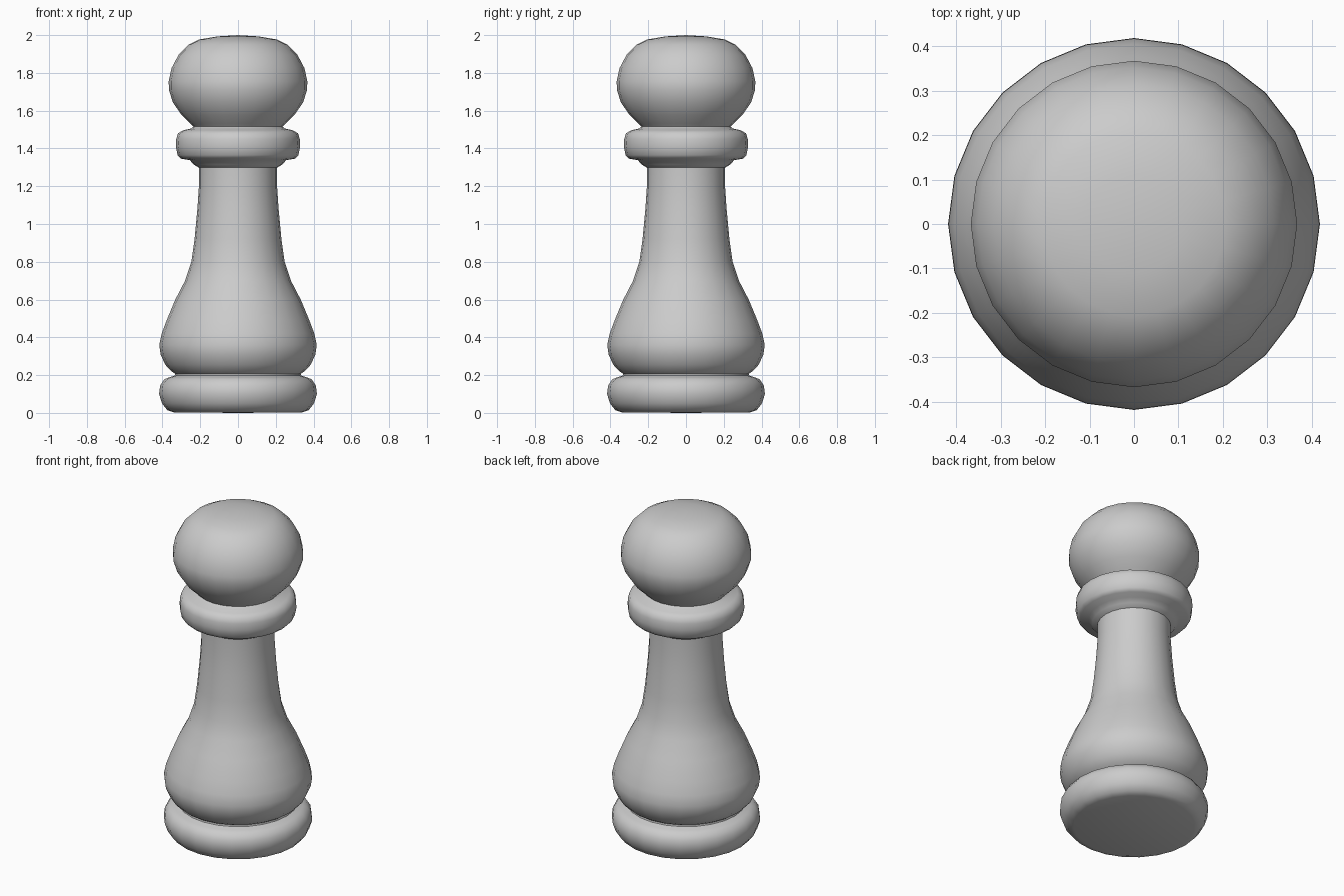
import bpy, bmesh, math

if "Cube" in bpy.data.objects:
    bpy.data.objects.remove(bpy.data.objects["Cube"])

SIDES = 24


def lathe(name, profile):
    """Spin a (radius, height) profile around z; radius 0 becomes a pole."""
    bm = bmesh.new()
    rings = []
    for r, z in profile:
        count = 1 if r == 0 else SIDES
        rings.append([bm.verts.new((r * math.cos(2 * math.pi * i / SIDES),
                                    r * math.sin(2 * math.pi * i / SIDES), z))
                      for i in range(count)])
    for low, high in zip(rings, rings[1:]):
        for i in range(SIDES):
            j = (i + 1) % SIDES
            if len(low) == 1:
                bm.faces.new((low[0], high[j], high[i]))
            elif len(high) == 1:
                bm.faces.new((low[i], low[j], high[0]))
            else:
                bm.faces.new((low[i], low[j], high[j], high[i]))
    mesh = bpy.data.meshes.new(name)
    bm.to_mesh(mesh)
    bm.free()
    obj = bpy.data.objects.new(name, mesh)
    bpy.context.collection.objects.link(obj)
    bpy.ops.object.select_all(action='DESELECT')
    obj.select_set(True)
    bpy.context.view_layer.objects.active = obj
    bpy.ops.object.shade_smooth_by_angle(angle=math.radians(60))
    return obj


# Rounded foot disc
lathe("base", [(0, 0), (0.34, 0.003), (0.375, 0.015), (0.402, 0.05), (0.418, 0.10),
               (0.412, 0.145), (0.39, 0.178), (0.365, 0.188), (0.335, 0.198)])

# Bulging body tapering into the neck
lathe("body", [(0.335, 0.198), (0.333, 0.207), (0.355, 0.222), (0.385, 0.255),
               (0.41, 0.31), (0.417, 0.36), (0.404, 0.42), (0.378, 0.49),
               (0.332, 0.60), (0.28, 0.70), (0.247, 0.80), (0.23, 0.92),
               (0.215, 1.08), (0.207, 1.20), (0.207, 1.298)])

# Collar ring
lathe("collar", [(0.207, 1.298), (0.235, 1.315), (0.255, 1.338), (0.302, 1.346),
                 (0.32, 1.365), (0.329, 1.41), (0.327, 1.45), (0.318, 1.48),
                 (0.29, 1.496), (0.25, 1.505), (0.236, 1.515)])

# Flattened ball head
lathe("head", [(0.236, 1.515), (0.252, 1.532), (0.30, 1.578), (0.345, 1.645),
               (0.366, 1.71), (0.367, 1.755), (0.352, 1.825), (0.315, 1.895),
               (0.26, 1.95), (0.205, 1.977), (0.11, 1.993), (0, 2.0)])
